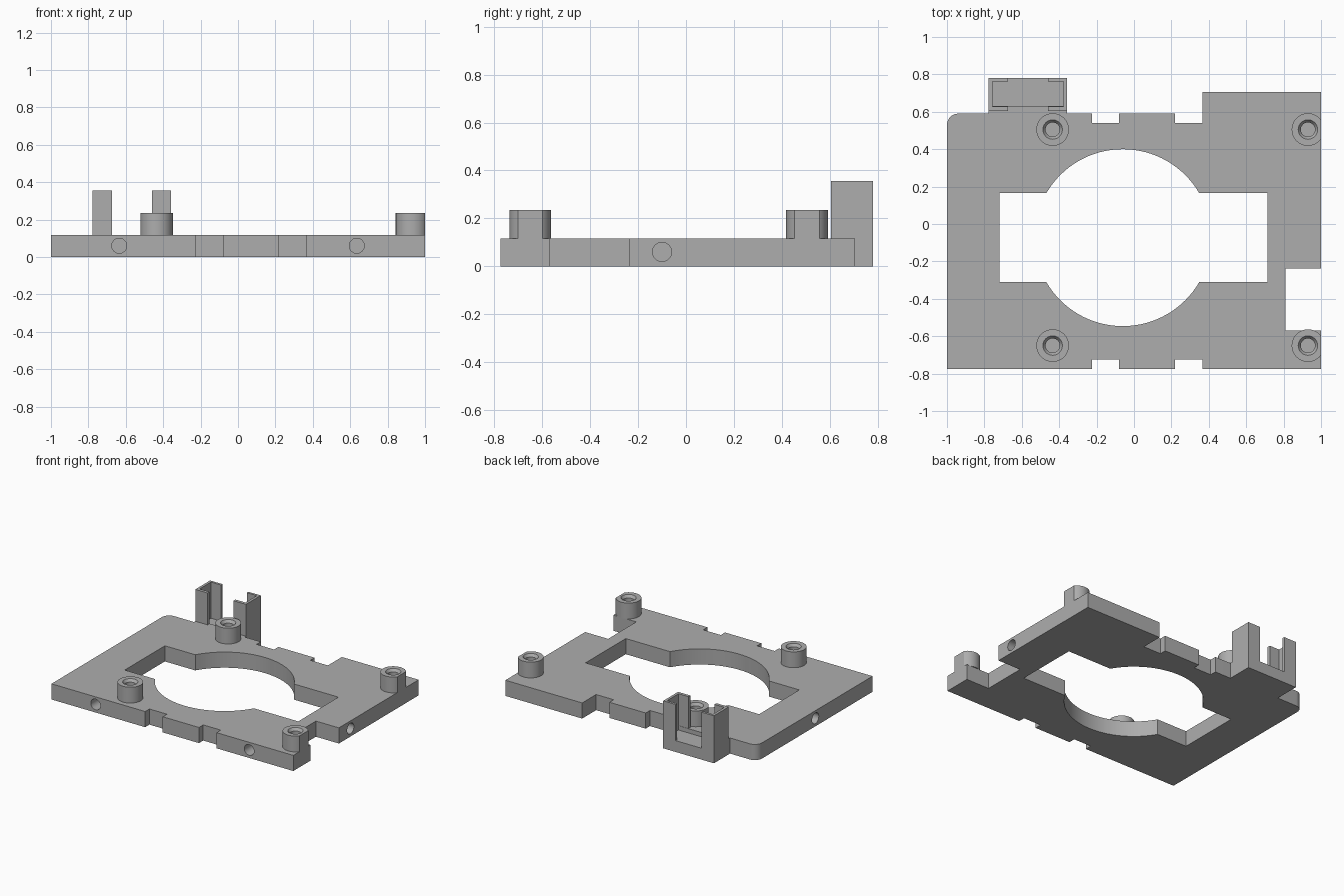
import bpy, bmesh, math
from mathutils import Matrix, Vector

if "Cube" in bpy.data.objects:
    bpy.data.objects.remove(bpy.data.objects["Cube"], do_unlink=True)

grey = bpy.data.materials.new("plain grey")
grey.use_nodes = True
grey.diffuse_color = (0.42, 0.42, 0.42, 1)
grey.node_tree.nodes["Principled BSDF"].inputs["Base Color"].default_value = grey.diffuse_color

THICK, POST_TOP, SOCKET_TOP = 0.117, 0.235, 0.355


def finish(name, bm):
    bmesh.ops.recalc_face_normals(bm, faces=bm.faces)
    mesh = bpy.data.meshes.new(name)
    bm.to_mesh(mesh)
    bm.free()
    mesh.materials.append(grey)
    obj = bpy.data.objects.new(name, mesh)
    bpy.context.collection.objects.link(obj)
    return obj


def prism(name, outline, z0, z1):
    bm = bmesh.new()
    face = bm.faces.new([bm.verts.new((x, y, z0)) for x, y in outline])
    up = bmesh.ops.extrude_face_region(bm, geom=[face])["geom"]
    bmesh.ops.translate(bm, vec=(0, 0, z1 - z0),
                        verts=[v for v in up if isinstance(v, bmesh.types.BMVert)])
    return finish(name, bm)


def box(name, x0, x1, y0, y1, z0, z1):
    return prism(name, [(x0, y0), (x1, y0), (x1, y1), (x0, y1)], z0, z1)


def rod(name, centre, radius, length, axis="Z", sides=64):
    bm = bmesh.new()
    turn = {"Z": Matrix(), "X": Matrix.Rotation(math.pi / 2, 4, "Y"),
            "Y": Matrix.Rotation(math.pi / 2, 4, "X")}[axis]
    bmesh.ops.create_cone(bm, cap_ends=True, segments=sides, radius1=radius, radius2=radius,
                          depth=length, matrix=Matrix.Translation(centre) @ turn)
    return finish(name, bm)


def select_only(obj):
    bpy.ops.object.select_all(action="DESELECT")
    obj.select_set(True)
    bpy.context.view_layer.objects.active = obj


def smooth(obj):
    select_only(obj)
    bpy.ops.object.shade_smooth_by_angle(angle=math.radians(30))


def cut(target, cutter):
    cutter.hide_render = True
    select_only(target)
    mod = target.modifiers.new("cut", "BOOLEAN")
    mod.operation, mod.solver, mod.object = "DIFFERENCE", "EXACT", cutter
    bpy.ops.object.modifier_apply(modifier=mod.name)
    bpy.data.objects.remove(cutter, do_unlink=True)


# Base plate with a raised back tab and one rounded corner
R = 0.06
corner = [(-1 + R - R * math.sin(a), 0.59 - R + R * math.cos(a))
          for a in (math.pi / 2 * i / 8 for i in range(9))]
plate = prism("base_plate", [(-1, -0.775), (1, -0.775), (1, 0.705), (0.365, 0.705),
                             (0.365, 0.59)] + corner, 0, THICK)

# Central opening: a slot crossed by a round hole
cut(plate, box("slot_cutter", -0.72, 0.715, -0.31, 0.165, -0.1, 0.3))
cut(plate, rod("round_cutter", (-0.06, -0.073, 0.1), 0.473, 0.5, sides=96))

# Edge notches front and back, and the side notch
for x0, x1 in ((-0.225, -0.08), (0.22, 0.365)):
    cut(plate, box("front_notch_cutter", x0, x1, -0.9, -0.725, -0.1, 0.3))
    cut(plate, box("back_notch_cutter", x0, x1, 0.54, 0.65, -0.1, 0.3))
cut(plate, box("side_notch_cutter", 0.81, 1.2, -0.57, -0.237, -0.1, 0.3))

# Blind holes in the front and side edges
for s in (-1, 1):
    cut(plate, rod("front_hole_cutter", (s * 0.635, -0.775, 0.06), 0.04, 0.3, "Y", 32))
    cut(plate, rod("side_hole_cutter", (s, -0.1, 0.06), 0.04, 0.3, "X", 32))
smooth(plate)


# Hollow screw posts, trimmed flush with the plate side
def screw_post(name, x, y):
    bm = bmesh.new()
    profile = [(0.087, THICK), (0.087, POST_TOP), (0.052, POST_TOP),
               (0.038, POST_TOP - 0.02), (0.038, THICK + 0.003)]
    verts = [bm.verts.new((x + r, y, z)) for r, z in profile]
    edges = [bm.edges.new(pair) for pair in zip(verts, verts[1:])]
    bmesh.ops.spin(bm, geom=verts + edges, cent=(x, y, 0), axis=(0, 0, 1),
                   angle=2 * math.pi, steps=48, use_merge=True)
    bmesh.ops.remove_doubles(bm, verts=bm.verts, dist=0.0001)
    bmesh.ops.holes_fill(bm, edges=[e for e in bm.edges if e.is_boundary], sides=0)
    if x + 0.087 > 1:
        cutting = bmesh.ops.bisect_plane(bm, geom=bm.verts[:] + bm.edges[:] + bm.faces[:],
                                         plane_co=Vector((1, 0, 0)), plane_no=(1, 0, 0),
                                         clear_outer=True)["geom_cut"]
        bmesh.ops.holes_fill(bm, edges=[e for e in cutting if isinstance(e, bmesh.types.BMEdge)],
                             sides=0)
    smooth(finish(name, bm))


for side, x in (("right", -0.435), ("left", 0.93)):
    for end, y in (("front", -0.65), ("back", 0.505)):
        screw_post(f"{end}_{side}_screw_post", x, y)

# Socket at the back: low floor, front sill and two channel uprights
X0, X1, Y0, Y1 = -0.777, -0.358, 0.605, 0.78
box("socket_floor", X0, X1, 0.59, Y1, 0, 0.085)
box("socket_sill", X0, X1, 0.59, 0.63, 0, THICK)
for side, x, s in (("right", X0, 1), ("left", X1, -1)):
    lip, wall = x + s * 0.102, x + s * 0.02
    prism(f"{side}_socket_channel",
          [(x, Y0), (lip, Y0), (lip, 0.628), (wall, 0.628),
           (wall, 0.762), (lip, 0.762), (lip, Y1), (x, Y1)], 0, SOCKET_TOP)
